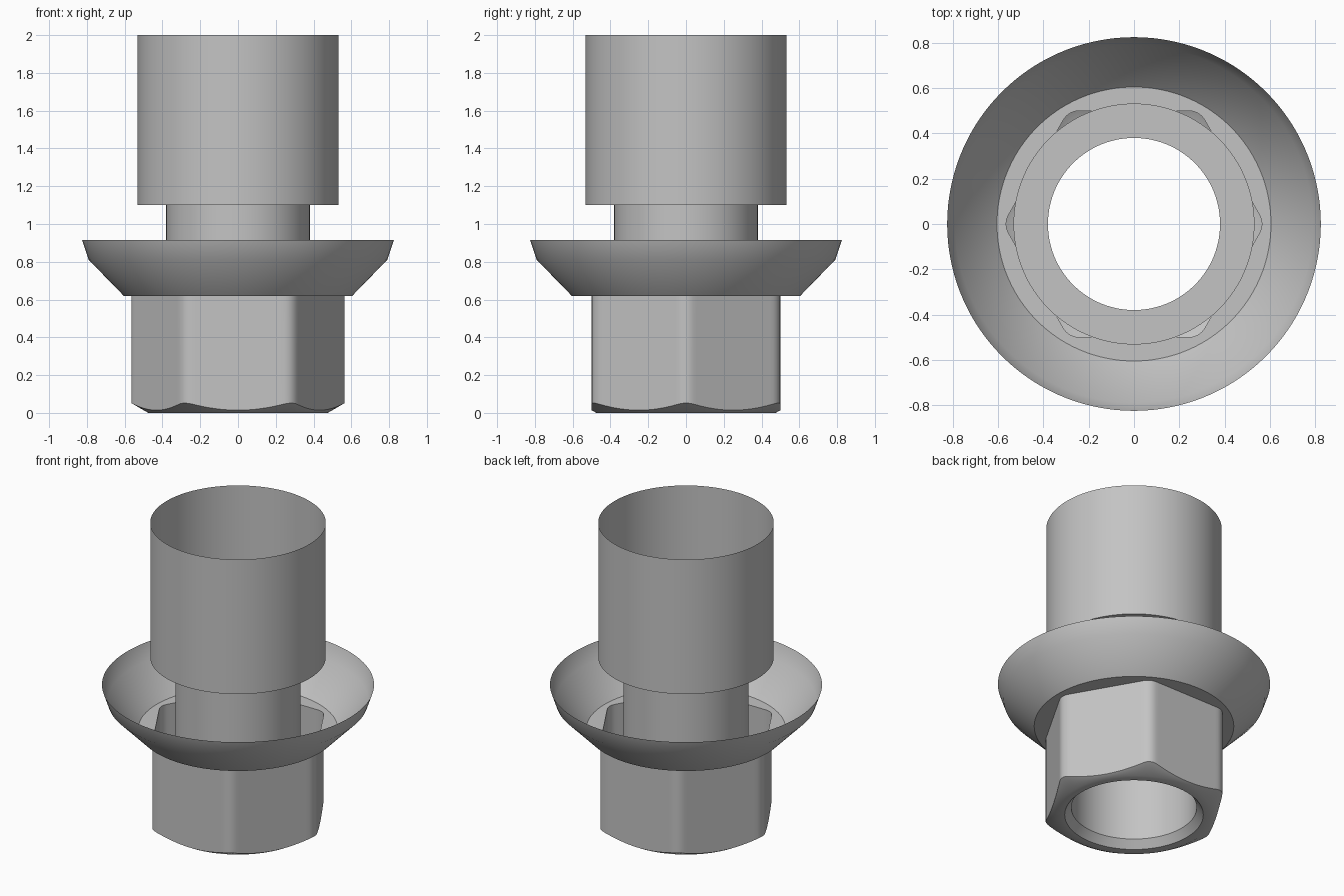
import bpy, bmesh
from math import cos, sin, tan, sqrt, radians, pi

cube = bpy.data.objects.get("Cube")
if cube:
    bpy.data.objects.remove(cube)

SIDES = 180
APOTHEM, FILLET = 0.5, 0.08

steel = bpy.data.materials.new("plain grey metal")
steel.use_nodes = True
grey = (0.55, 0.55, 0.55, 1)
steel.diffuse_color = grey
steel.node_tree.nodes["Principled BSDF"].inputs["Base Color"].default_value = grey


def circle(radius, z):
    return lambda a: (radius, z)


def hex_radius(a):
    """Polar radius of a hexagon with rounded corners, one corner on +x."""
    b = (a + pi / 6) % (pi / 3) - pi / 6      # angle from the nearest corner
    centre = (APOTHEM - FILLET) / cos(pi / 6)
    flat_angle = pi / 6 - abs(b)
    if APOTHEM * tan(flat_angle) <= (APOTHEM - FILLET) * tan(pi / 6):
        return APOTHEM / cos(flat_angle)
    return centre * cos(b) + sqrt(FILLET ** 2 - (centre * sin(b)) ** 2)


def hexagon(z):
    return lambda a: (hex_radius(a), z)


def chamfered_hexagon(start):
    # where a 30 degree cone meets the hexagon walls
    return lambda a: (hex_radius(a), (hex_radius(a) - start) * tan(pi / 6))


def loft(name, rings):
    """Skin a stack of rings, each giving radius and height by angle."""
    bm = bmesh.new()
    loops = []
    for ring in rings:
        loop = []
        for i in range(SIDES):
            a = 2 * pi * i / SIDES
            r, z = ring(a)
            loop.append(bm.verts.new((r * cos(a), r * sin(a), z)))
        loops.append(loop)
    for lo, hi in zip(loops, loops[1:]):
        for i in range(SIDES):
            j = (i + 1) % SIDES
            bm.faces.new((lo[i], lo[j], hi[j], hi[i]))
    mesh = bpy.data.meshes.new(name)
    bm.to_mesh(mesh)
    bm.free()
    mesh.materials.append(steel)
    obj = bpy.data.objects.new(name, mesh)
    bpy.context.collection.objects.link(obj)
    bpy.ops.object.select_all(action='DESELECT')
    obj.select_set(True)
    bpy.context.view_layer.objects.active = obj
    bpy.ops.object.shade_smooth_by_angle(angle=radians(35))
    return obj


# Hexagonal head with a chamfered lower end
loft("hex_head", [circle(0.42, 0), circle(0.475, 0),
                  chamfered_hexagon(0.475), hexagon(0.62)])

# Flared flange, open at the top
loft("flange", [hexagon(0.62), circle(0.605, 0.62),
                circle(0.79, 0.81), circle(0.825, 0.915)])

# Bore wall with a countersunk mouth, showing as the neck above the flange
loft("bore_and_neck", [circle(0.42, 0), circle(0.38, 0.05), circle(0.38, 1.1)])

# Wide upper sleeve with its lower shoulder
loft("upper_sleeve", [circle(0.38, 1.1), circle(0.532, 1.1), circle(0.532, 2)])
